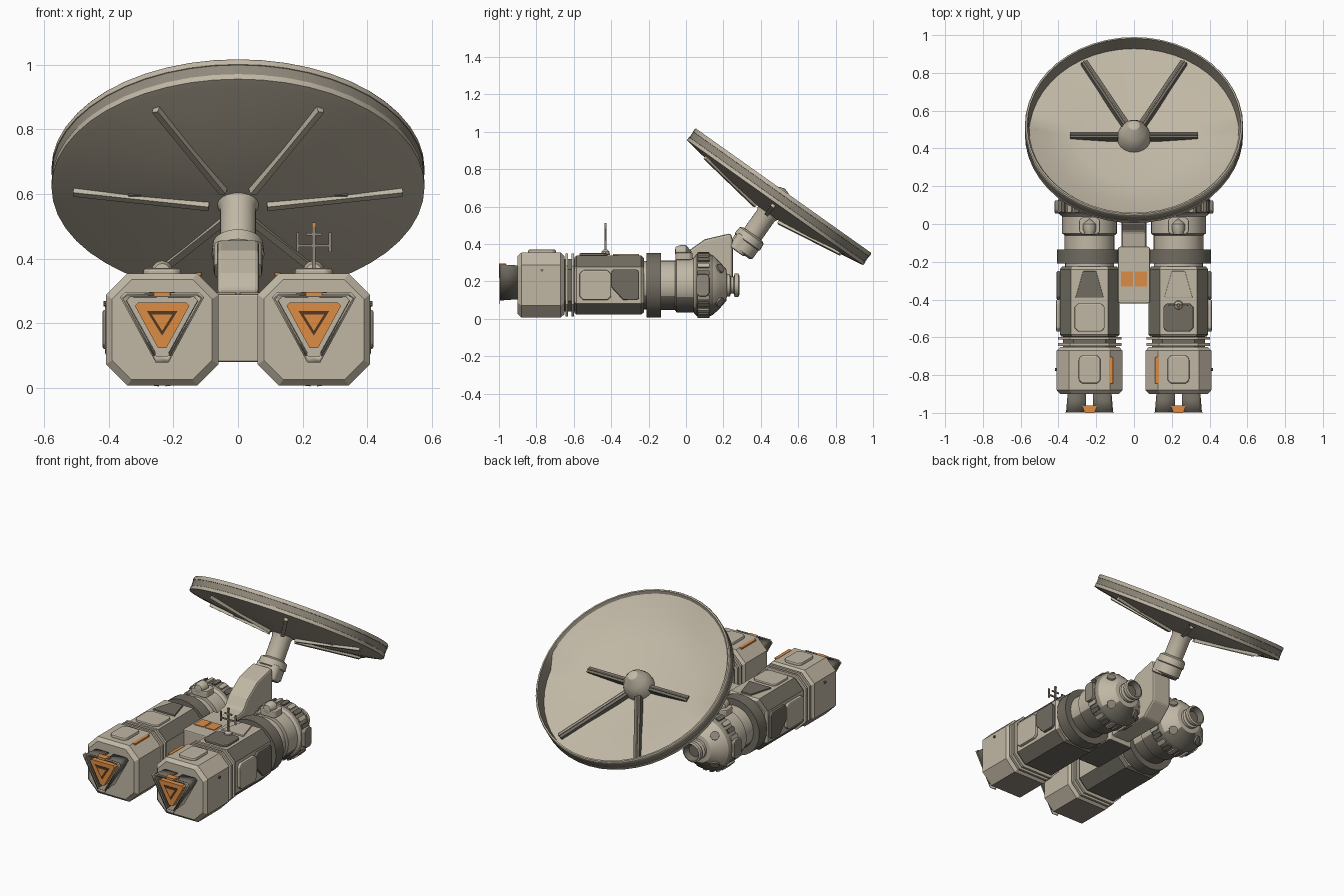
import bpy, bmesh, math
from mathutils import Matrix, Vector

cube = bpy.data.objects.get("Cube")
if cube:
    bpy.data.objects.remove(cube)


def material(name, r, g, b):
    m = bpy.data.materials.new(name)
    m.use_nodes = True
    m.diffuse_color = (r, g, b, 1)
    m.node_tree.nodes["Principled BSDF"].inputs["Base Color"].default_value = (r, g, b, 1)
    return m


HULL = material("warm_grey_hull", 0.53, 0.475, 0.375)
DARK = material("dark_grey", 0.165, 0.15, 0.12)
MID = material("mid_grey", 0.28, 0.25, 0.20)
ORANGE = material("orange", 0.72, 0.27, 0.06)
BROWN = material("dark_brown", 0.09, 0.04, 0.015)
T = Matrix.Translation


def finish(name, bm, mats, M, bevel=0, smooth=True, solid=0):
    bmesh.ops.remove_doubles(bm, verts=bm.verts, dist=1e-5)
    bmesh.ops.recalc_face_normals(bm, faces=bm.faces)
    me = bpy.data.meshes.new(name)
    bm.to_mesh(me)
    bm.free()
    ob = bpy.data.objects.new(name, me)
    bpy.context.collection.objects.link(ob)
    for m in mats:
        me.materials.append(m)
    ob.matrix_world = M
    if solid:
        ob.modifiers.new("thickness", 'SOLIDIFY').thickness = solid
    if bevel:
        b = ob.modifiers.new("bevel", 'BEVEL')
        b.width, b.segments, b.limit_method = bevel, 2, 'ANGLE'
    if smooth:
        bpy.ops.object.select_all(action='DESELECT')
        ob.select_set(True)
        bpy.context.view_layer.objects.active = ob
        bpy.ops.object.shade_smooth_by_angle(angle=math.radians(30))
    return ob


def skin(name, rings, mats, M, closed=True, solid=0):
    """Joins rings of (x, z) points placed along y; one material per band."""
    bm = bmesh.new()
    loops = [[bm.verts.new((x, y, z)) for x, z in pts] for y, pts in rings]
    slots = list(dict.fromkeys(mats))
    n = len(loops[0])
    for k, (a, b) in enumerate(zip(loops, loops[1:])):
        for i in range(n if closed else n - 1):
            j = (i + 1) % n
            f = bm.faces.new((a[i], a[j], b[j], b[i]))
            f.material_index = slots.index(mats[min(k, len(mats) - 1)])
    if closed:
        bm.faces.new(loops[0])
        bm.faces.new(loops[-1]).material_index = slots.index(mats[-1])
    return finish(name, bm, slots, M, solid=solid)


def paint(ob, mat, rule):
    """Gives one more material to the faces whose normal meets the rule."""
    ob.data.materials.append(mat)
    for f in ob.data.polygons:
        if rule(f.normal):
            f.material_index = len(ob.data.materials) - 1


def circle(r, n):
    return [(r * math.cos(math.tau * i / n), r * math.sin(math.tau * i / n)) for i in range(n)]


def lathe(name, profile, mats, M, n=24):
    return skin(name, [(y, circle(max(r, 1e-6), n)) for r, y in profile], mats, M)


def rect(w, h, c):
    return [(-w + c, -h), (w - c, -h), (w, -h + c), (w, h - c),
            (w - c, h), (-w + c, h), (-w, h - c), (-w, -h + c)]


def prism(name, pts, height, mat, M, bevel=0):
    bm = bmesh.new()
    f = bm.faces.new([bm.verts.new((x, y, 0)) for x, y in pts])
    top = bmesh.ops.extrude_face_region(bm, geom=[f])["geom"]
    bmesh.ops.translate(bm, vec=(0, 0, height), verts=[v for v in top if isinstance(v, bmesh.types.BMVert)])
    return finish(name, bm, [mat], M, bevel, smooth=False)


def beam(name, a, b, w, h, mat, M=Matrix()):
    a, b = Vector(a), Vector(b)
    R = (b - a).to_track_quat('Z', 'Y').to_matrix().to_4x4()
    return prism(name, [(-w, -h), (w, -h), (w, h), (-w, h)], (b - a).length, mat, M @ T(a) @ R)


def octa(y, half, c):
    return y, rect(half, half, c)


def scaled(pts, k):
    return [(x * k, y * k) for x, y in pts]


TRI = [(-.115, .09), (.115, .09), (.13, .075), (.02, -.127), (-.02, -.127), (-.13, .075)]
MARK = [(-.048, .033), (.048, .033), (0, -.044)]
TRAPEZOID = [(-.075, -.07), (.075, -.07), (.035, .07), (-.035, .07)]
# Flank panel outline: first value is height, second runs along the pod
SHIELD = [(-.08, -.01), (-.08, .06), (-.07, .075), (.07, .075), (.085, .06), (.085, -.06), (.07, -.075), (-.01, -.075)]

# Twin pods
for s, side in ((-1, "right"), (1, "left")):
    P = T((s * .235, 0, .18))

    def nm(part):
        return side + "_" + part

    # Front block, collars and middle block
    front = skin(nm("front_block"), [octa(-.9, .155, .06), octa(-.88, .174, .066), octa(-.67, .174, .066),
                                     octa(-.65, .155, .06)], [HULL], P)
    paint(front, MID, lambda n: n.z < -.9)
    skin(nm("neck"), [octa(-.66, .14, .055), octa(-.58, .14, .055)], [DARK], P)
    for y in (-.645, -.612):
        skin(nm("collar"), [octa(y, .168, .065), octa(y + .014, .168, .065)], [HULL], P)
    mid = skin(nm("middle_block"), [octa(-.595, .15, .055), octa(-.585, .158, .06),
                                    octa(-.24, .158, .06), octa(-.225, .145, .055)], [HULL], P)
    paint(mid, DARK, lambda n: n.z < -.5 or (n.z > .5 and abs(n.x) > .5))

    # Round tail with belts, dome and nozzle
    tail = lathe(nm("tail"), [(.13, -.24), (.13, -.21), (.172, -.21), (.172, -.135), (.132, -.135), (.132, -.06),
                              (.145, -.05), (.145, .04), (.158, .05), (.168, .06), (.168, .125), (.158, .145),
                              (.125, .18), (.085, .215), (.05, .22)],
                 [HULL, DARK, DARK, DARK, HULL, MID, HULL, HULL, MID, MID, MID, HULL], P, 28)
    paint(tail, DARK, lambda n: n.z < -.5)
    lathe(nm("nozzle"), [(.06, .19), (.06, .235), (.045, .24), (.045, .255), (.062, .26), (.062, .28),
                         (.052, .285), (.035, .255), (.0, .255)],
          [HULL] * 6 + [DARK], P, 16)
    for i in range(24):
        R = P @ Matrix.Rotation(math.tau * (i + .5) / 24, 4, 'Y')
        prism(nm("tail_lug"), rect(.013, .032, .005), .012, HULL if i % 2 else DARK, R @ T((0, .093, .164)))
    for a in (45, 135, 225, 315):
        R = P @ Matrix.Rotation(math.radians(a), 4, 'Y') @ T((0, .17, .115)) @ Matrix.Rotation(-.8, 4, 'X')
        prism(nm("dome_port"), circle(.026, 12), .022, MID, R)

    # Top sensor on the tail
    prism(nm("sensor_base"), rect(.055, .045, .015), .04, HULL, P @ T((0, -.01, .135)), .006)
    lathe(nm("sensor_head"), [(0, -.05), (.025, -.045), (.034, -.02), (.034, .01), (0, .04)], [HULL],
          P @ T((0, -.01, .18)), 12)

    # Raised hatches on the top and the outer flank
    top = P @ T((0, 0, .155))
    flank = P @ Matrix.Rotation(s * math.pi / 2, 4, 'Y') @ T((0, 0, .155))
    prism(nm("front_hatch"), rect(.058, .075, .018), .035, HULL, top @ T((0, -.77, 0)), .008)
    prism(nm("stripe"), rect(.01, .07, .002), .009, ORANGE, top @ T((-s * .113, -.775, .012)))
    prism(nm("top_trapezoid"), TRAPEZOID, .012, DARK if s < 0 else HULL, top @ T((0, -.32, 0)), .003)
    prism(nm("top_hatch"), rect(.08, .075, .02), .016, HULL if s < 0 else DARK, top @ T((0, -.495, 0)), .006)
    prism(nm("flank_hatch"), rect(.08, .085, .02), .022, HULL, flank @ T((0, -.485, 0)), .007)
    prism(nm("flank_shield"), [(-s * h, y) for h, y in SHIELD], .02, DARK, flank @ T((0, -.325, 0)), .006)
    prism(nm("flank_stud"), circle(.008, 8), .012, DARK, flank @ T((-s * .08, -.77, .015)))
    prism(nm("tail_box"), rect(.06, .035, .015), .03, MID, flank @ T((0, .09, 0)), .006)

    # Triangular docking cowl with its light front rim
    C = P @ T((0, 0, .025))
    half = [(-.02, .09), (-.115, .09), (-.13, .075), (-.028, -.112)]
    for m in (-1, 1):
        path = [(m * x, z) for x, z in half]
        skin(nm("cowl_wall"), [(-.89, scaled(path, .89)), (-.998, scaled(path, .96))], [DARK], C,
             closed=False, solid=.006)
        beam(nm("cowl_pin"), (m * .05, -.89, .035), (m * .05, -.97, .035), .007, .007, DARK, C)
    rim = TRI + TRI[:1]
    skin(nm("cowl_rim"), [(-.998, rim), (-.998, scaled(rim, .85))], [HULL], C, closed=False, solid=.004)
    prism(nm("cowl_catch"), [(-.04, -.962), (.04, -.962), (.025, -1), (-.025, -1)], .012, ORANGE,
          C @ T((0, 0, .08)))
    for part, pts, y, d, mat in (("target", scaled(TRI, .65), -.96, .032, ORANGE),
                                 ("target_ring", MARK, -.99, .005, BROWN),
                                 ("target_core", scaled(MARK, .66), -.993, .005, ORANGE)):
        prism(nm(part), pts, d, mat, C @ T((0, y, 0)) @ Matrix.Rotation(math.pi / 2, 4, 'X'))

# Aerial on the left pod
A = T((.235, -.43, .34))
lathe("aerial_foot", [(.025, 0), (.022, .02), (.01, .03)], [HULL], A @ Matrix.Rotation(math.pi / 2, 4, 'X'), 10)
beam("aerial_mast", (0, 0, 0), (0, 0, .165), .005, .005, MID, A)
beam("aerial_tip", (0, 0, .16), (0, 0, .172), .006, .006, ORANGE, A)
for z, w in ((.1, .05), (.135, .025)):
    beam("aerial_bar", (-w, 0, z), (w, 0, z), .004, .004, MID, A)
for x in (-.05, .05):
    beam("aerial_tine", (x, 0, .08), (x, 0, .14), .004, .004, MID, A)

# Centre body, its plates and the bent arm
body = prism("centre_body", rect(.085, .15, .008), .21, HULL, T((0, -.27, .08)), .006)
paint(body, DARK, lambda n: n.z < -.9)
for x in (-.037, .037):
    prism("deck_plate", rect(.032, .04, .002), .006, ORANGE, T((x, -.292, .288)))
arm = [(-.13, .11), (.16, .11), (.25, .19), (.25, .42), (.24, .458), (.1, .425),
       (0, .355), (-.04, .3), (-.13, .285)]
YZ = Matrix(((0, 0, 1, 0), (1, 0, 0, 0), (0, 1, 0, 0), (0, 0, 0, 1)))
prism("arm", arm, .13, HULL, T((-.065, 0, 0)) @ YZ, .012)
prism("arm_saddle", rect(.075, .05, .02), .09, HULL, T((0, .27, .36)) @ Matrix.Rotation(-.617, 4, 'X'), .01)

# Dish, facing along its local y axis
D = T((0, .525, .69)) @ Matrix.Rotation(math.atan2(.816, .579), 4, 'X')
dish = lathe("dish", [(0, -.132), (.15, -.125), (.3, -.108), (.35, -.1), (.45, -.07), (.555, -.022),
                      (.566, -.006), (.574, -.006), (.578, -.012), (.578, -.028), (.576, -.029), (.576, -.064),
                      (.578, -.065), (.578, -.084), (.55, -.09), (.3, -.128), (.07, -.152), (0, -.152)],
             [HULL] * 5 + [MID] + [HULL] * 3 + [MID] * 3 + [HULL], D, 48)
# The upper rear half of the bowl is sunk deeper behind the rim
for v in dish.data.vertices:
    r = math.hypot(v.co.x, v.co.z)
    if v.co.z < -.04 and .36 < r < .56 and v.co.y > -.08:
        v.co.y = -.125 + .04 * r / .56
lathe("dish_stem", [(.07, -.14), (.056, -.17), (.056, -.33)], [HULL], D)
lathe("dish_joint", [(.06, -.29), (.078, -.3), (.082, -.34), (.076, -.345), (.076, -.4), (.06, -.41)], [HULL], D)
lathe("feed_horn", [(.088, -.135), (.086, -.09), (.065, -.045), (.03, -.003), (0, .008)], [HULL], D, 20)
for i in range(6):
    a = math.radians(60 * i)
    c, d = math.cos(a), math.sin(a)
    beam("back_rib", (.09 * c, -.157, .09 * d), (.51 * c, -.102, .51 * d), .011, .011, HULL, D)
    if i in (0, 3, 4, 5):
        r, n = (.34, -.11) if i in (0, 3) else (.53, -.082)
        beam("inner_rib", (.06 * c, -.11, .06 * d), (r * c, n, r * d), .018, .018, DARK, D)
        beam("inner_rib_cap", (.06 * c, -.092, .06 * d), (r * c, n + .018, r * d), .007, .003, HULL, D)
